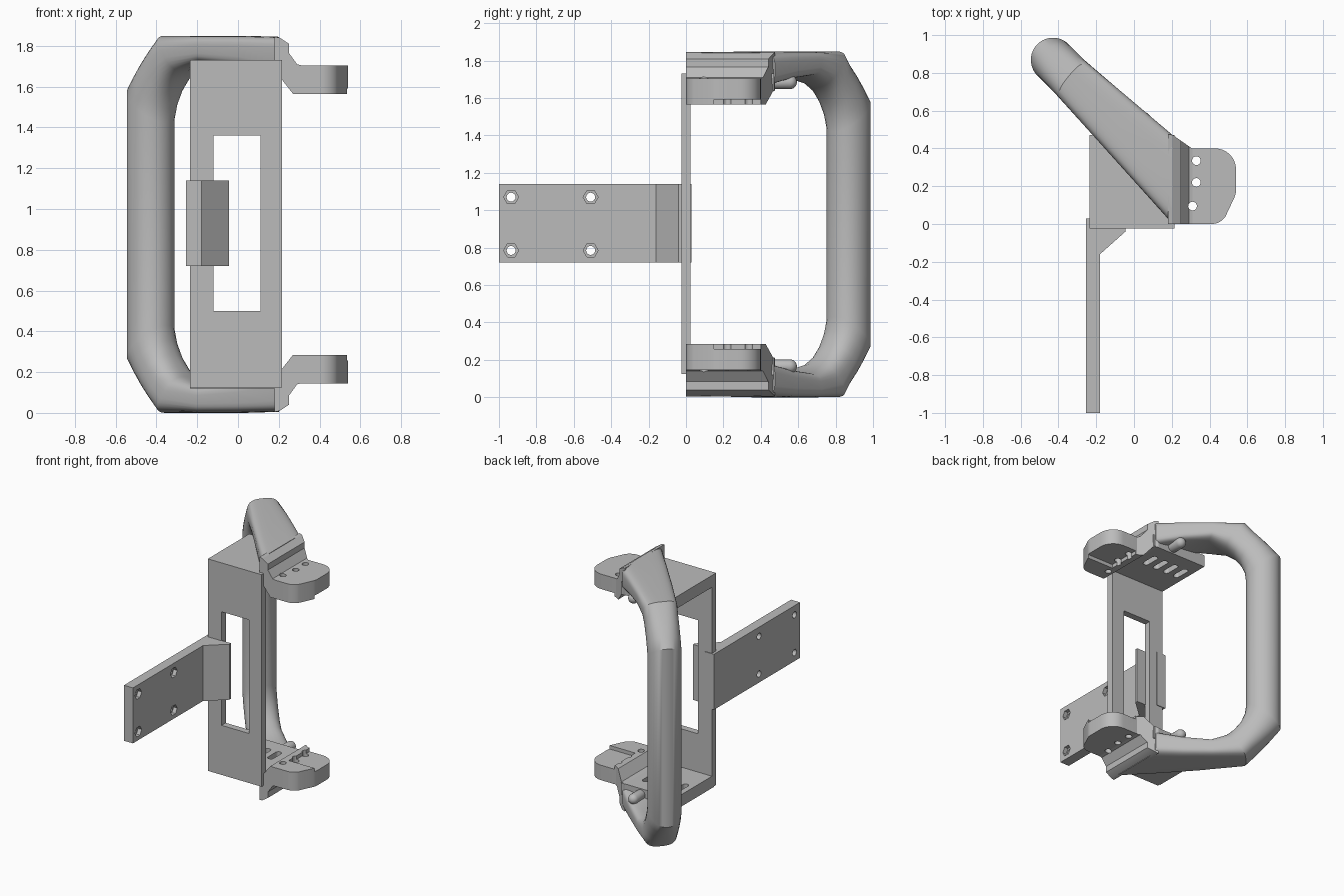
import bpy, bmesh, math
from mathutils import Vector, Matrix

if "Cube" in bpy.data.objects:
    bpy.data.objects.remove(bpy.data.objects["Cube"], do_unlink=True)

HEIGHT = 1.85
grey = bpy.data.materials.new("light_grey")
grey.use_nodes = True
grey.diffuse_color = (0.5, 0.5, 0.5, 1)
grey.node_tree.nodes["Principled BSDF"].inputs["Base Color"].default_value = (0.5, 0.5, 0.5, 1)


def finish(name, bm, smooth=False):
    bmesh.ops.recalc_face_normals(bm, faces=bm.faces[:])
    mesh = bpy.data.meshes.new(name)
    bm.to_mesh(mesh)
    bm.free()
    mesh.materials.append(grey)
    ob = bpy.data.objects.new(name, mesh)
    bpy.context.collection.objects.link(ob)
    if smooth:
        smooth_object(ob)
    return ob


def activate(ob):
    bpy.ops.object.select_all(action='DESELECT')
    ob.select_set(True)
    bpy.context.view_layer.objects.active = ob


def smooth_object(ob):
    activate(ob)
    bpy.ops.object.shade_smooth_by_angle(angle=math.radians(32))


def prism(name, points, lo, hi, axis='Z'):
    """Extrude a 2D outline: XY along Z, XZ along Y, or YZ along X."""
    place = {'Z': lambda a, b, c: (a, b, c),
             'Y': lambda a, b, c: (a, c, b),
             'X': lambda a, b, c: (c, a, b)}[axis]
    bm = bmesh.new()
    low = [bm.verts.new(place(a, b, lo)) for a, b in points]
    top = [bm.verts.new(place(a, b, hi)) for a, b in points]
    bm.faces.new(low)
    bm.faces.new(top)
    n = len(points)
    for i in range(n):
        j = (i + 1) % n
        bm.faces.new((low[i], low[j], top[j], top[i]))
    return finish(name, bm)


def box(name, x0, x1, y0, y1, z0, z1):
    return prism(name, [(x0, y0), (x1, y0), (x1, y1), (x0, y1)], z0, z1)


def disc(a, b, r, n):
    return [(a + r * math.cos(math.tau * i / n), b + r * math.sin(math.tau * i / n)) for i in range(n)]


def arc(cx, cy, r, start, end, n=8):
    angles = [math.radians(start + (end - start) * i / n) for i in range(n + 1)]
    return [(cx + r * math.cos(a), cy + r * math.sin(a)) for a in angles]


def combine(ob, other, operation):
    mod = ob.modifiers.new("bool", 'BOOLEAN')
    mod.operation = operation
    mod.solver = 'EXACT'
    mod.object = other
    activate(ob)
    bpy.ops.object.modifier_apply(modifier=mod.name)
    bpy.data.objects.remove(other, do_unlink=True)


def mirror_down(ob, name):
    bm = bmesh.new()
    bm.from_mesh(ob.data)
    bm.transform(Matrix.Translation((0, 0, HEIGHT)) @ Matrix.Diagonal((1, 1, -1, 1)))
    return finish(name, bm, True)


# Front plate with its window
plate = box("front_plate", -0.235, 0.215, -0.025, 0.025, 0.125, 1.73)
combine(plate, box("cutter", -0.12, 0.11, -0.1, 0.1, 0.5, 1.36), 'DIFFERENCE')

# Side arm with hexagonal nut pockets and bolt holes, and its gusset
arm = box("side_arm", -0.255, -0.18, -1.0, 0.03, 0.72, 1.14)
for y in (-0.935, -0.51):
    for z in (0.785, 1.07):
        combine(arm, prism("cutter", disc(y, z, 0.04, 6), -0.21, -0.1, 'X'), 'DIFFERENCE')
        combine(arm, prism("cutter", disc(y, z, 0.024, 16), -0.4, -0.1, 'X'), 'DIFFERENCE')
prism("arm_gusset", [(-0.18, -0.16), (-0.045, -0.04), (-0.045, -0.02), (-0.18, -0.02)], 0.72, 1.14)

# Shelves with a row of slot pockets on the inner side
shelf = box("upper_shelf", -0.235, 0.215, 0.0, 0.47, 1.64, 1.73)
for i in range(4):
    x = -0.17 + 0.09 * i
    slot = arc(x, 0.34, 0.022, 0, 180) + arc(x, 0.25, 0.022, 180, 360)
    combine(shelf, prism("cutter", slot, 1.6, 1.69), 'DIFFERENCE')
mirror_down(shelf, "lower_shelf")

# Stepped connector between handle end and mounting lug
profile = [(0.18, 1.845), (0.205, 1.84), (0.25, 1.81), (0.25, 1.765), (0.29, 1.71),
           (0.31, 1.705), (0.31, 1.565), (0.27, 1.565), (0.215, 1.635), (0.18, 1.64)]
connector = prism("upper_connector", profile, 0.0, 0.475, 'Y')
for v in connector.data.vertices:
    if v.co.y > 0.4:
        v.co.y -= max(0, v.co.x - 0.2) * 0.7

# Mounting lug with rounded plan, thinner at the rear, and three holes
outline = ([(0.28, 0.0)] + arc(0.41, 0.09, 0.09, -90, -35) + arc(0.44, 0.18, 0.1, -30, 0, 4)
           + arc(0.43, 0.29, 0.11, 0, 90) + [(0.28, 0.4)])
lug = prism("upper_lug", outline, 1.565, 1.705)
combine(lug, box("cutter", 0.32, 0.7, 0.15, 0.6, 1.5, 1.592), 'DIFFERENCE')
for x, y in ((0.33, 0.335), (0.33, 0.22), (0.31, 0.095)):
    for part in (lug, connector):
        combine(part, prism("cutter", disc(x, y, 0.023, 20), 1.4, 1.9), 'DIFFERENCE')
smooth_object(lug)
mirror_down(connector, "lower_connector")
mirror_down(lug, "lower_lug")

# Rounded stop pin behind each shelf
bm = bmesh.new()
bmesh.ops.create_uvsphere(bm, u_segments=20, v_segments=12, radius=0.038)
for v in bm.verts:
    if v.co.z < -0.001:
        v.co.z -= 0.1
bm.transform(Matrix.Translation((0.05, 0.555, 1.685)) @ Matrix.Rotation(-math.pi / 2, 4, 'X'))
pin = finish("upper_stop_pin", bm, True)
mirror_down(pin, "lower_stop_pin")

# Handle: rings given as outer point, inner point (distance, height) and squareness
rings = [((0, 1.845), (0, 1.66), 5),
         ((0.25, 1.85), (0.25, 1.70), 4.5),
         ((0.5, 1.85), (0.49, 1.72), 4)]
bends = [((0.77, 1.85), 60, 3), ((0.83, 1.79), 45, 2.6), ((0.89, 1.73), 30, 2.4),
         ((0.95, 1.665), 15, 2.2), ((1.007, 1.60), 0, 2)]
for outer, angle, power in bends:
    a = math.radians(angle)
    rings.append((outer, (0.49 + 0.281 * math.cos(a), 1.42 + 0.29 * math.sin(a)), power))
rings += [((o[0], HEIGHT - o[1]), (i[0], HEIGHT - i[1]), p) for o, i, p in reversed(rings)]

start = Vector((0.2, 0.24, 0))
along = Vector((-0.707, 0.707, 0))
wide, narrow = Vector((0, 0.235, 0)), Vector((0.083, 0.083, 0))
SEG = 32
bm = bmesh.new()
loops = []
for outer, inner, power in rings:
    o = start + along * outer[0] + Vector((0, 0, outer[1]))
    i = start + along * inner[0] + Vector((0, 0, inner[1]))
    side = wide.lerp(narrow, min(1, (outer[0] + inner[0]) / 2 / 0.75))
    loop = []
    for k in range(SEG):
        t = math.tau * (k + 0.5) / SEG
        c = math.copysign(abs(math.cos(t)) ** (2 / power), math.cos(t))
        s = math.copysign(abs(math.sin(t)) ** (2 / power), math.sin(t))
        loop.append(bm.verts.new((o + i) / 2 + (o - i) / 2 * c + side * s))
    loops.append(loop)
for a, b in zip(loops, loops[1:]):
    for k in range(SEG):
        n = (k + 1) % SEG
        bm.faces.new((a[k], a[n], b[n], b[k]))
bm.faces.new(loops[0])
bm.faces.new(loops[-1])
finish("handle", bm, True)
